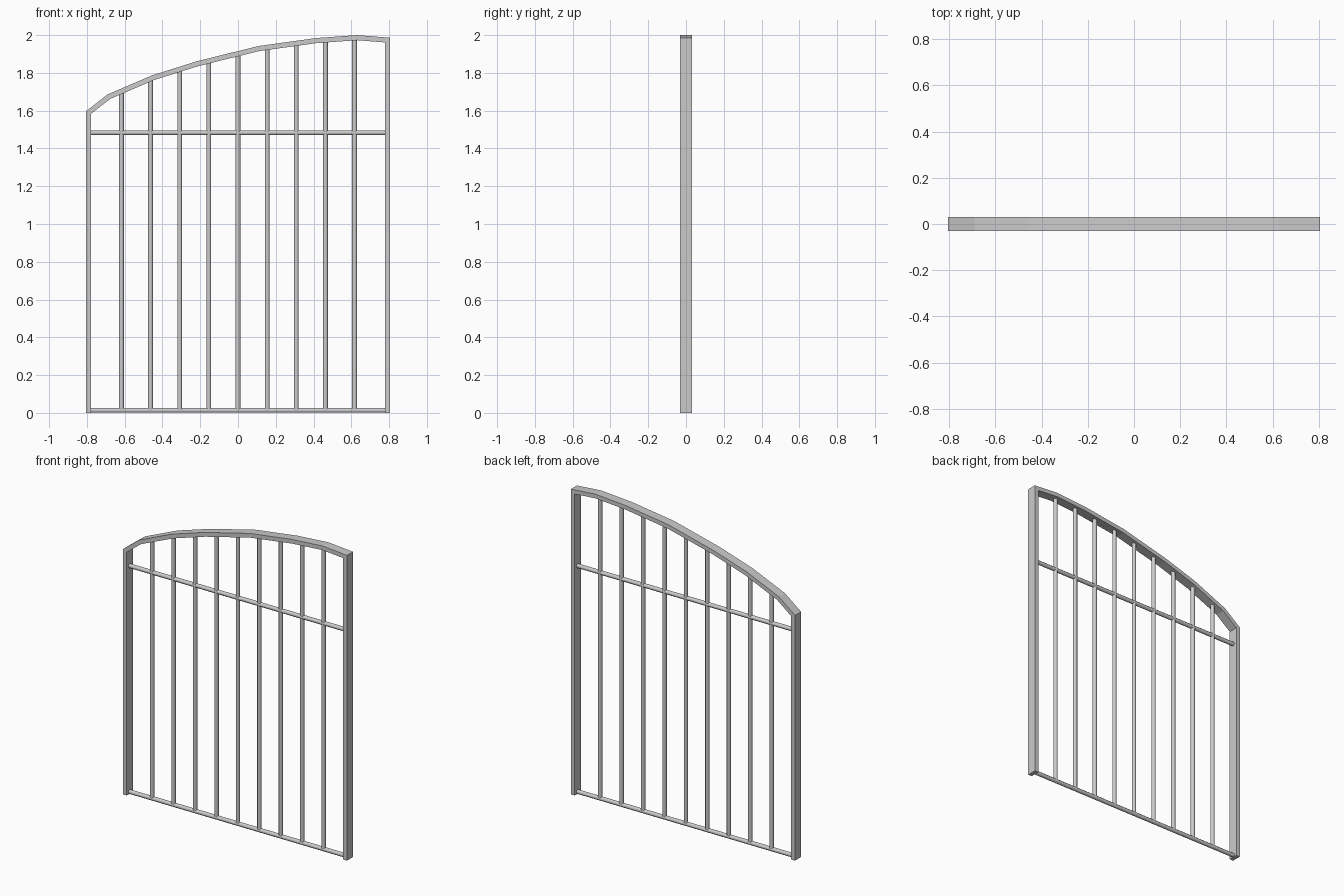
import bpy, bmesh, math
from mathutils import Vector, Matrix

if "Cube" in bpy.data.objects:
    bpy.data.objects.remove(bpy.data.objects["Cube"])

W, T, D = 0.806, 0.027, 0.031   # half width, frame thickness, half depth
R = 0.0135                      # bar radius

ARCH = [(-W, 1.596), (-0.69, 1.686), (-0.455, 1.787), (-0.22, 1.861),
        (0.107, 1.942), (0.41, 1.984), (0.63, 2.0), (W, 1.986)]


def add_object(name, bm):
    bmesh.ops.recalc_face_normals(bm, faces=bm.faces)
    mesh = bpy.data.meshes.new(name)
    bm.to_mesh(mesh)
    bm.free()
    ob = bpy.data.objects.new(name, mesh)
    bpy.context.collection.objects.link(ob)
    return ob


def inset(path, t):
    """Mitred offset of an open path towards its right-hand side."""
    pts = [Vector(p) for p in path]
    norms = []
    for a, b in zip(pts, pts[1:]):
        d = (b - a).normalized()
        norms.append(Vector((d.y, -d.x)))
    norms = [norms[0]] + norms + [norms[-1]]
    return [p + (m + n) * t / (1 + m.dot(n))
            for p, m, n in zip(pts, norms, norms[1:])]


def bar(name, start, end):
    a, b = Vector(start), Vector(end)
    d = b - a
    bm = bmesh.new()
    rot = d.to_track_quat('Z', 'Y').to_matrix().to_4x4()
    bmesh.ops.create_cone(bm, cap_ends=True, segments=8, radius1=R, radius2=R,
                          depth=d.length,
                          matrix=Matrix.Translation((a + b) / 2) @ rot
                          @ Matrix.Rotation(math.pi / 8, 4, 'Z'))
    for f in bm.faces:
        f.smooth = len(f.verts) == 4
    return add_object(name, bm)


# Flat-bar frame: two posts joined by the sloping arch
outer = [(-W, 0)] + ARCH + [(W, 0)]
inner = inset(outer, T)
bm = bmesh.new()
rings = [[bm.verts.new((p[0], y, p[1])) for p, y in
          ((o, -D), (o, D), (i, D), (i, -D))] for o, i in zip(outer, inner)]
for r, s in zip(rings, rings[1:]):
    for k in range(4):
        bm.faces.new((r[k], r[(k + 1) % 4], s[(k + 1) % 4], s[k]))
bm.faces.new(rings[0])
bm.faces.new(rings[-1])
add_object("frame", bm)


# Underside height of the arch at a given x
def arch_z(x):
    for a, b in zip(inner, inner[1:]):
        if a[0] <= x <= b[0] and b[0] - a[0] > 1e-4:
            return a[1] + (b[1] - a[1]) * (x - a[0]) / (b[0] - a[0])


# Horizontal rails
side = W - T + 0.004
bar("bottom_rail", (-side, 0, R), (side, 0, R))
bar("upper_rail", (-side, 0, 1.483), (side, 0, 1.483))

# Upright bars
for i in range(9):
    x = (i - 4) * 0.1543
    bar(f"upright_bar_{i + 1}", (x, 0, R), (x, 0, arch_z(x) + 0.008))
